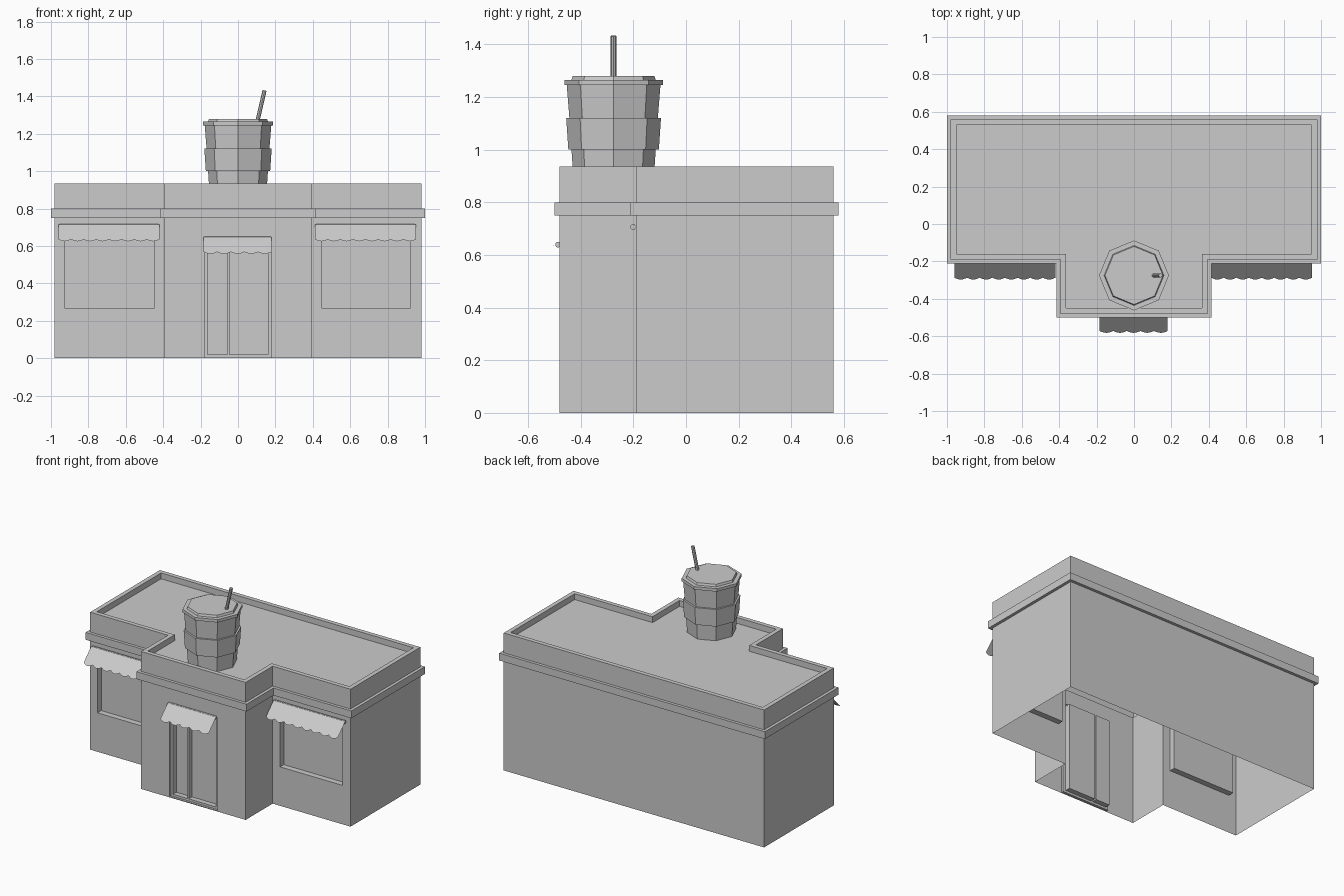
import bpy, bmesh, math
from mathutils import Matrix, Vector

if "Cube" in bpy.data.objects:
    bpy.data.objects.remove(bpy.data.objects["Cube"])


def finish(name, bm):
    mesh = bpy.data.meshes.new(name)
    bm.to_mesh(mesh)
    bm.free()
    ob = bpy.data.objects.new(name, mesh)
    bpy.context.collection.objects.link(ob)
    return ob


def loft(bm, rings, cap=True):
    """Skin a stack of matching closed rings, closing the last one."""
    rows = [[bm.verts.new(p) for p in ring] for ring in rings]
    for a, b in zip(rows, rows[1:]):
        for i in range(len(a)):
            j = (i + 1) % len(a)
            bm.faces.new((a[i], a[j], b[j], b[i]))
    if cap:
        bm.faces.new(rows[-1])


def plan(o, z):
    """T-shaped floor plan grown outward by o."""
    half = [(0.394 + o, -0.48 - o), (0.394 + o, -0.19 - o),
            (0.98 + o, -0.19 - o), (0.98 + o, 0.56 + o)]
    pts = half + [(-x, y) for x, y in reversed(half)]
    return [(x, y, z) for x, y in pts]


def recess(bm, x0, x1, z0, z1, y, depth):
    """Push a rectangle of a front-facing wall inward."""
    cx, cz = (x0 + x1) / 2, (z0 + z1) / 2

    def find():
        for f in bm.faces:
            xs = [v.co.x for v in f.verts]
            zs = [v.co.z for v in f.verts]
            if (all(abs(v.co.y - y) < 1e-4 for v in f.verts)
                    and min(xs) < cx < max(xs) and min(zs) < cz < max(zs)):
                return f

    for co, no in (((x0, y, 0), (1, 0, 0)), ((x1, y, 0), (1, 0, 0)),
                   ((0, y, z0), (0, 0, 1)), ((0, y, z1), (0, 0, 1))):
        f = find()
        bmesh.ops.bisect_plane(bm, geom=[f] + list(f.edges) + list(f.verts),
                               plane_co=co, plane_no=no, dist=1e-5)
    f = find()
    outer = list(f.verts)
    bm.faces.remove(f)
    inner = [bm.verts.new(v.co + Vector((0, depth, 0))) for v in outer]
    n = len(outer)
    for i in range(n):
        j = (i + 1) % n
        bm.faces.new((outer[i], outer[j], inner[j], inner[i]))
    bm.faces.new(inner)


# Building shell: walls, cornice, parapet and sunken roof, open underneath
bm = bmesh.new()
profile = [(0, 0), (0, 0.75), (0.02, 0.75), (0.02, 0.80), (0, 0.80),
           (0, 0.935), (-0.03, 0.935), (-0.03, 0.895)]
loft(bm, [plan(o, z) for o, z in profile])
# Windows
for x0, x1 in ((-0.924, -0.45), (0.45, 0.92)):
    recess(bm, x0, x1, 0.265, 0.69, -0.19, 0.04)
# Door opening with side light and door panel
recess(bm, -0.18, 0.18, 0.005, 0.635, -0.48, 0.015)
recess(bm, -0.163, -0.056, 0.02, 0.62, -0.465, 0.035)
recess(bm, -0.045, 0.16, 0.02, 0.62, -0.465, 0.035)
finish("building", bm)


def rod(bm, p0, p1, r, sides):
    p0, p1 = Vector(p0), Vector(p1)
    d = p1 - p0
    m = Matrix.Translation((p0 + p1) / 2) @ d.to_track_quat('Z', 'Y').to_matrix().to_4x4()
    bmesh.ops.create_cone(bm, cap_ends=True, segments=sides, radius1=r,
                          radius2=r, depth=d.length, matrix=m)


def awning(name, x0, x1, wall, z, scallops):
    """Sloped thin cloth with a scalloped hem, hung from a roller."""
    bm = bmesh.new()
    rod(bm, (x0 + 0.005, wall - 0.011, z - 0.011),
        (x1 - 0.005, wall - 0.011, z - 0.011), 0.011, 10)
    steps = scallops * 6
    top, hem = [], []
    for i in range(steps + 1):
        x = x0 + (x1 - x0) * i / steps
        drop = 0.010 * abs(math.sin(math.pi * i / 6))
        top.append(bm.verts.new((x, wall - 0.015, z - 0.001)))
        hem.append(bm.verts.new((x, wall - 0.097 - drop, z - 0.082 - drop)))
    for i in range(steps):
        bm.faces.new((hem[i], hem[i + 1], top[i + 1], top[i]))
    finish(name, bm)


awning("left_awning", -0.96, -0.42, -0.19, 0.717, 8)
awning("right_awning", 0.412, 0.952, -0.19, 0.717, 8)
awning("door_awning", -0.184, 0.18, -0.475, 0.65, 5)


# Rooftop drink cup: eight-sided, with sleeve and stepped lid
def octagon(r, z):
    return [(r * math.cos(i * math.pi / 4), -0.275 + r * math.sin(i * math.pi / 4), z)
            for i in range(8)]


bm = bmesh.new()
loft(bm, [octagon(r, z) for r, z in
          [(0.153, 0.895), (0.16, 1.0), (0.172, 1.0), (0.18, 1.12),
           (0.168, 1.12), (0.178, 1.245)]])
finish("cup", bm)

bm = bmesh.new()
loft(bm, [octagon(r, z) for r, z in
          [(0.165, 1.245), (0.187, 1.245), (0.187, 1.265), (0.16, 1.265), (0.155, 1.28)]])
finish("cup_lid", bm)

# Straw
bm = bmesh.new()
rod(bm, (0.10, -0.275, 1.25), (0.142, -0.275, 1.432), 0.011, 8)
finish("straw", bm)
